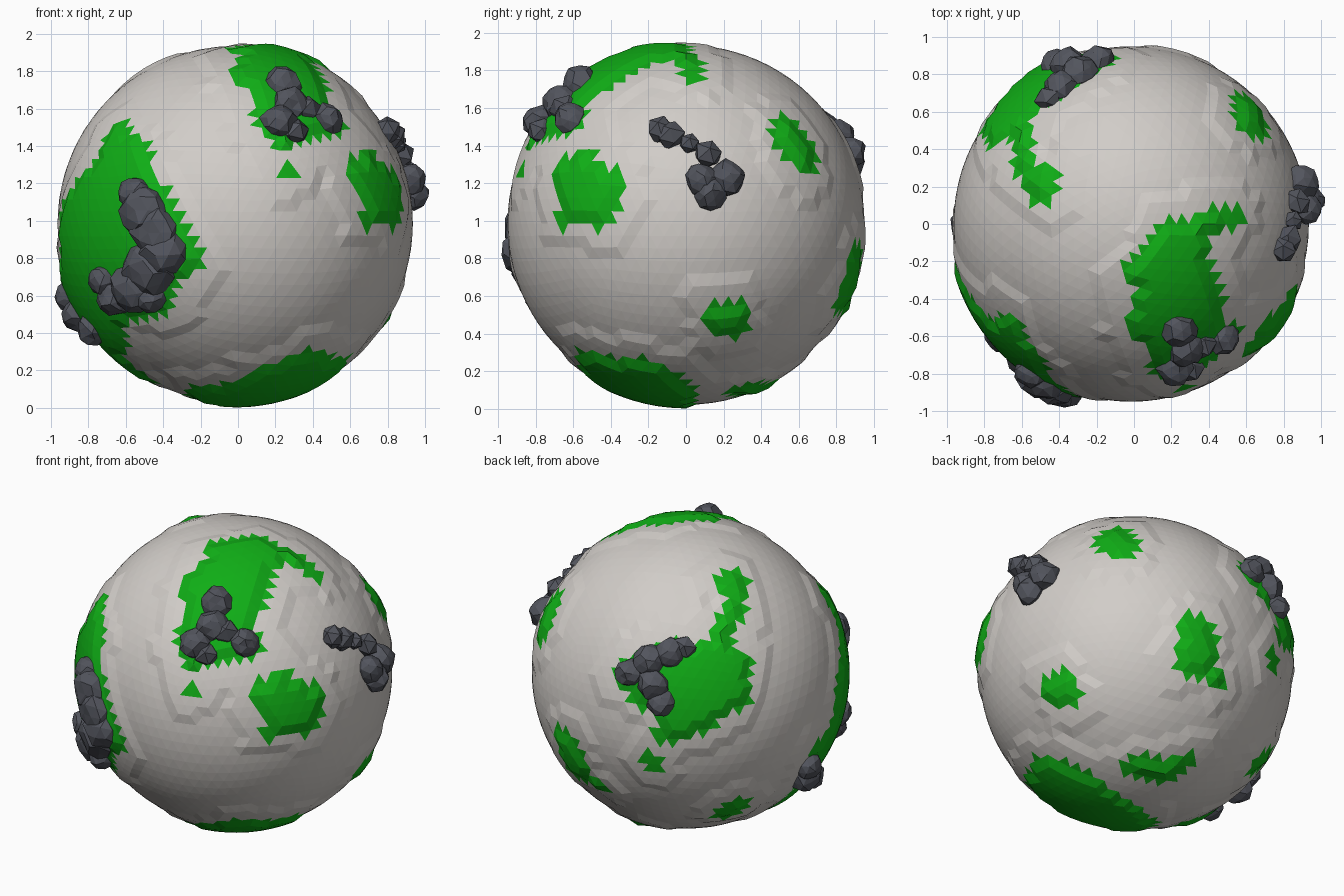
import bpy, bmesh, random
from math import sin, cos, radians, sqrt
from mathutils import Vector, Matrix
from mathutils.kdtree import KDTree

random.seed(4)
if "Cube" in bpy.data.objects:
    bpy.data.objects.remove(bpy.data.objects["Cube"])

CENTRE = Vector((-0.015, 0.0, 0.985))
MIDDLE = Vector((0, 0, 1))          # origin of the outline coordinates
SEA, SHELF, LAND = 0.95, 0.964, 0.983


def material(name, colour):
    m = bpy.data.materials.new(name)
    m.use_nodes = True
    m.diffuse_color = (*colour, 1)
    bsdf = m.node_tree.nodes["Principled BSDF"]
    bsdf.inputs["Base Color"].default_value = (*colour, 1)
    bsdf.inputs["Roughness"].default_value = 0.8
    return m


pale = material("pale_grey", (0.64, 0.61, 0.58))
green = material("grass_green", (0.005, 0.42, 0.008))
stone = material("dark_stone", (0.085, 0.09, 0.11))


def side(azimuth, elevation):
    """Right, up and outward axes of one side of the globe."""
    a, e = radians(azimuth), radians(elevation)
    out = Vector((sin(a) * cos(e), -cos(a) * cos(e), sin(e)))
    right = Vector((cos(a), sin(a), 0))
    return right, out.cross(right), out


FRONT, RIGHT, TOP = side(0, 0), side(90, 0), side(0, 90)
BACK_LEFT, BACK_RIGHT_LOW = side(215, 25), side(145, -25)


def inside(x, y, outline):
    hit = False
    px, py = outline[-1]
    for qx, qy in outline:
        if (qy > y) != (py > y) and x < (px - qx) * (y - qy) / (py - qy) + qx:
            hit = not hit
        px, py = qx, qy
    return hit


# globe mesh: a fine icosphere whose vertices get sorted into land, shelf and sea
globe = bmesh.new()
bmesh.ops.create_icosphere(globe, subdivisions=5, radius=1)
globe.verts.ensure_lookup_table()
for v in globe.verts:
    v.co.normalize()
land_verts = set()


def land(axes, *outline):
    """Mark the vertices under an outline given in hundredths on one side."""
    right, up, out = axes
    for v in globe.verts:
        if v.co.dot(out) > 0:
            p = CENTRE + v.co * 0.97 - MIDDLE
            if inside(p.dot(right) * 100, p.dot(up) * 100, outline):
                land_verts.add(v.index)


# large front continent
land(FRONT, (-62, 57), (-54, 46), (-48, 45), (-44, 33), (-48, 23), (-42, 23),
     (-17, -22), (-23, -29), (-27, -29), (-36, -42), (-36, -51), (-62, -58),
     (-60, -77), (-42, -88), (-55, -90), (-92, -60), (-96, -30), (-96, 10),
     (-87, 22), (-76, 33), (-72, 45))
# top continent
land(TOP, (15, 5), (36, 6), (36, 12), (62, 12), (62, 7), (55, -4), (45, -4),
     (41, -12), (47, -24), (42, -30), (47, -40), (47, -52), (59, -52), (56, -64),
     (43, -75), (35, -80), (24, -86), (8, -82), (8, -67), (-4, -59), (0, -45),
     (-2, -35), (0, -28), (-10, -24), (6, -8))
# back continent
land(BACK_LEFT, (22, 63), (35, 62), (38, 54), (34, 43), (37, 34), (29, 28),
     (29, 10), (40, 8), (37, -4), (41, -14), (35, -25), (26, -26), (19, -40),
     (2, -40), (-8, -46), (-22, -43), (-19, -29), (-28, -23), (-37, -16),
     (-44, -5), (-32, 10), (-16, 16), (2, 20), (10, 13), (17, 23), (16, 34),
     (26, 43), (17, 51))
# side island
land(RIGHT, (-50, 43), (-46, 36), (-47, 30), (-30, 29), (-32, 21), (-37, 14),
     (-31, 9), (-40, -5), (-52, -5), (-54, 0), (-66, -4), (-74, -4), (-70, 2),
     (-67, 12), (-72, 17), (-71, 30), (-66, 38), (-56, 36))
# southern continent, in two overlapping halves
land(FRONT, (-28, -92), (-20, -89), (-12, -93), (4, -90), (4, -81), (28, -79),
     (33, -72), (46, -70), (53, -76), (43, -88), (30, -105), (-20, -105))
land(BACK_RIGHT_LOW, (-64, -59), (-53, -60), (-38, -68), (-28, -69), (-14, -80),
     (6, -90), (6, -105), (-64, -105))
# smaller islands
land(BACK_RIGHT_LOW, (23, 32), (44, 28), (43, 13), (47, -5), (55, -11), (50, -19),
     (40, -16), (28, -14), (16, -10), (16, 1), (20, 13), (19, 22))
land(BACK_RIGHT_LOW, (-13, -64), (1, -57), (10, -59), (37, -58), (34, -66),
     (19, -73), (4, -74), (-10, -70))
land(RIGHT, (49, 59), (61, 53), (70, 36), (67, 22), (58, 28), (46, 41))
land(RIGHT, (10, -44), (35, -43), (32, -52), (35, -63), (26, -65), (15, -60), (8, -55))
land(FRONT, (22, 32), (34, 30), (33, 25), (29, 19), (21, 25))
land(BACK_LEFT, (14, -92), (23, -80), (34, -79), (43, -80), (38, -86), (29, -90))
land(BACK_LEFT, (-29, -50), (-16, -52), (-12, -60), (-20, -66), (-28, -60))

# green faces, with the land raised inside their rim
for f in globe.faces:
    f.material_index = int(sum(v.index in land_verts for v in f.verts) >= 2)
    f.smooth = False

# shallow shelf stepping up around every coast
coast = KDTree(len(land_verts))
for i in land_verts:
    coast.insert(globe.verts[i].co, i)
coast.balance()
heights = []
for v in globe.verts:
    greens = [f.material_index for f in v.link_faces]
    wobble = 0.03 * sin(9 * v.co.x + 5 * v.co.z) + 0.02 * sin(13 * v.co.y)
    near = coast.find(v.co)[2] < 0.15 + wobble
    heights.append(LAND if all(greens) else SHELF if near or any(greens) else SEA)
for v, h in zip(globe.verts, heights):
    v.co = CENTRE + v.co * h


def add_object(name, bm, *mats):
    mesh = bpy.data.meshes.new(name)
    bm.to_mesh(mesh)
    bm.free()
    for m in mats:
        mesh.materials.append(m)
    ob = bpy.data.objects.new(name, mesh)
    bpy.context.collection.objects.link(ob)
    return ob


add_object("globe", globe, pale, green)


def mountain(name, axes, *lumps):
    """Cluster of rough boulders; each lump is (across, up, size) in hundredths."""
    right, up, out = axes
    bm = bmesh.new()
    for a, b, size in lumps:
        p = right * a / 100 + up * b / 100 + MIDDLE - CENTRE
        p += out * sqrt(max(0, SHELF ** 2 - p.length_squared))
        normal = p.normalized()
        turn = normal.to_track_quat("Z", "Y").to_matrix().to_4x4()
        r = size / 100
        flat = Matrix.Diagonal((r, r, min(r, 0.105), 1))
        made = bmesh.ops.create_icosphere(bm, subdivisions=1 if size < 9 else 2, radius=1)
        for v in made["verts"]:
            v.co *= random.uniform(0.88, 1.1)
            v.co = CENTRE + normal * SHELF + turn @ (flat @ v.co)
    add_object(name, bm, stone)


mountain("front_mountain", FRONT, (-55, 15, 9), (-50, 5, 14), (-44, -6, 14),
         (-40, -17, 13), (-48, -26, 15), (-55, -36, 14), (-71, -32, 9), (-46, -40, 9),
         (-66, -41, 10))
mountain("top_mountain", TOP, (24, -57, 10), (28, -67, 10), (22, -77, 10),
         (37, -65, 8), (48, -62, 9), (31, -77, 8))
mountain("side_mountain", RIGHT, (-14, 49, 8), (-8, 46, 8), (2, 42, 6), (12, 36, 8),
         (9, 22, 9), (22, 23, 10), (13, 15, 9))
mountain("back_mountain", BACK_LEFT, (-1, 13, 8), (-10, 10, 9), (-22, 5, 10),
         (-34, -2, 9), (-20, -9, 10), (-15, -20, 9))
mountain("lower_mountain", BACK_LEFT, (74, -58, 9), (72, -64, 10), (78, -66, 9))
